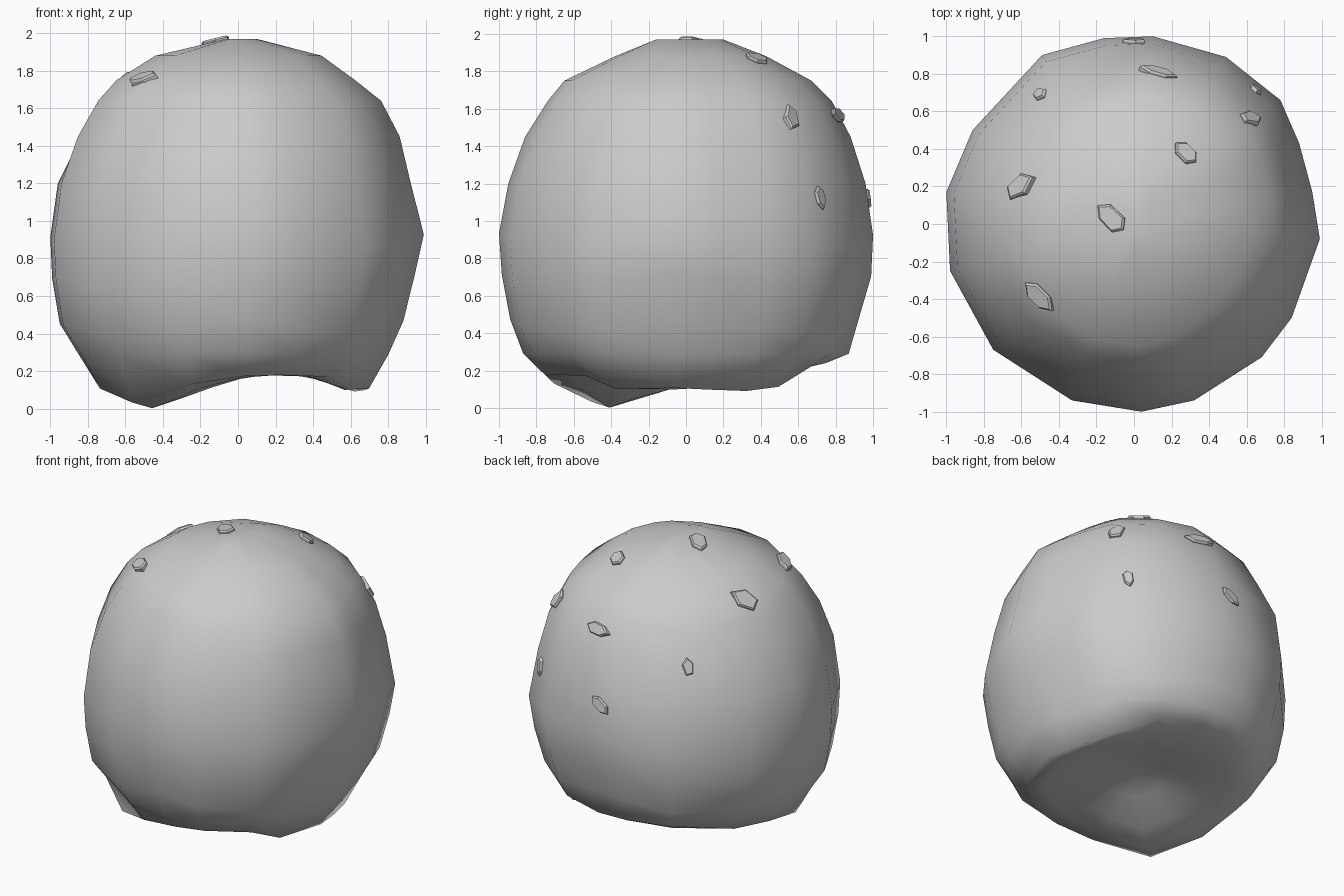
import bpy, bmesh, math, random
from mathutils import Vector, Matrix
from mathutils.bvhtree import BVHTree

random.seed(4)
default_cube = bpy.data.objects.get("Cube")
if default_cube:
    bpy.data.objects.remove(default_cube, do_unlink=True)


def make_material(name, colour):
    material = bpy.data.materials.new(name)
    material.use_nodes = True
    material.diffuse_color = colour
    material.node_tree.nodes["Principled BSDF"].inputs["Base Color"].default_value = colour
    return material


def make_object(name, bm, material, smooth):
    bmesh.ops.recalc_face_normals(bm, faces=bm.faces)
    for face in bm.faces:
        face.smooth = smooth
    mesh = bpy.data.meshes.new(name)
    bm.to_mesh(mesh)
    mesh.materials.append(material)
    obj = bpy.data.objects.new(name, mesh)
    bpy.context.collection.objects.link(obj)
    return obj


stone_grey = make_material("stone grey", (0.6, 0.6, 0.6, 1))

# Widest plan outline of the boulder, anticlockwise
outline = [(.99, -.08), (.95, .17), (.88, .43), (.78, .66), (.49, .89), (.1, 1),
           (-.16, .99), (-.49, .9), (-.86, .5), (-1, .17), (-.98, -.25), (-.75, -.67),
           (-.33, -.94), (.04, -1), (.32, -.94), (.68, -.71), (.84, -.5)]

# Height, then reach towards -x, +x, -y and +y
levels = [(1.97, .06, .10, .16, .20), (1.88, .45, .45, .38, .43),
          (1.75, .66, .63, .65, .67), (1.64, .76, .77, .74, .78),
          (1.45, .87, .87, .86, .88), (1.2, .96, .93, .95, .96), (.94, 1, 1, 1, 1),
          (.72, .99, .95, .985, .99), (.48, .95, .89, .94, .92), (.29, .85, .81, .87, .87)]


def level_point(x, y, z, left, right, front, back):
    """The diagonals sag below mid height; one upper corner is worn away."""
    sag = .08 * abs(2 * x * y) if .4 < z < 1 else 0
    worn = .96 if x < 0 < y and z > 1.3 else 1
    return (x * worn * (left if x < 0 else right),
            y * worn * (front if y < 0 else back), z - sag)


def base_point(x, y, scale):
    """Uneven base: one deep foot, a ridge along the other side, a hollow between."""
    x *= scale * (.94 if x > 0 else 1)
    y *= scale
    foot = math.exp(-((x + .47) ** 2 + (y + .38) ** 2) / .12)
    along = max(0, abs(y - .1) - .42)
    ridge = math.exp(-((x - .62) ** 2 + along ** 2) / .03)
    hollow = math.exp(-(x * x + (y - .1) ** 2) / .1)
    return x, y, .18 + .2 * max(0, y - .45) - .18 * foot - .09 * ridge + .06 * hollow


def ring_verts(bm, place, *sizes):
    return [bm.verts.new(place(x, y, *sizes)) for x, y in outline]


# Boulder body: stacked rings closed by a shallow crown and a hollow base
body = bmesh.new()
rings = [ring_verts(body, level_point, *level) for level in levels]
rings += [ring_verts(body, base_point, scale) for scale in (.75, .61, .42, .2)]
count = len(outline)
for upper, lower in zip(rings, rings[1:]):
    for i in range(count):
        j = (i + 1) % count
        body.faces.new((upper[i], lower[i], lower[j], upper[j]))
for ring, centre in ((rings[0], (.02, 0, 1.97)), (rings[-1], base_point(0, 0, 1))):
    tip = body.verts.new(centre)
    for i in range(count):
        body.faces.new((ring[i], ring[(i + 1) % count], tip))
make_object("boulder", body, stone_grey, True)
surface = BVHTree.FromBMesh(body)

# Stone chips: position near the surface, long axis, length, width
chips = [((-.53, .73, 1.44), (0, .1, 1), .13, .08),
         ((.13, .83, 1.58), (1, -.3, 0), .2, .09),
         ((.63, .57, 1.56), (1, .2, -.8), .17, .1),
         ((.28, .38, 1.87), (1, -1, 0), .15, .1),
         ((-.61, .2, 1.74), (1, .2, 0), .2, .14),
         ((-.12, .03, 1.95), (1, -.9, 0), .2, .11),
         ((-.5, -.38, 1.75), (1, -.9, 0), .2, .11),
         ((0, .98, 1.12), (1, 0, .8), .16, .08),
         ((.66, .73, 1.13), (0, .3, -1), .13, .07)]


def add_chip(name, position, axis, length, width):
    middle = Vector((0, 0, 1))
    direction = (Vector(position) - middle).normalized()
    hit, normal, _, _ = surface.ray_cast(middle + direction * 3, -direction)
    if normal.dot(direction) < 0:
        normal = -normal
    along = Vector(axis)
    along = (along - normal * along.dot(normal)).normalized()
    across = normal.cross(along)
    frame = Matrix((along, across, normal)).transposed()
    bm = bmesh.new()
    sides = random.choice((5, 6))
    wobble = [random.uniform(.9, 1.1) for _ in range(sides)]
    layers = []
    for height, scale in ((-.02, 1), (.008, 1), (.018, .85)):
        layer = []
        for i in range(sides):
            a = math.tau * i / sides
            flat = Vector((math.cos(a) * length, math.sin(a) * width, 0)) * wobble[i] * scale / 2
            layer.append(bm.verts.new(hit + frame @ (flat + Vector((0, 0, height)))))
        layers.append(layer)
    for low, high in zip(layers, layers[1:]):
        for i in range(sides):
            j = (i + 1) % sides
            bm.faces.new((low[i], low[j], high[j], high[i]))
    bm.faces.new(layers[0][::-1])
    bm.faces.new(layers[-1])
    make_object(name, bm, stone_grey, False)
    bm.free()


for number, chip in enumerate(chips, 1):
    add_chip(f"stone_chip_{number}", *chip)
body.free()
